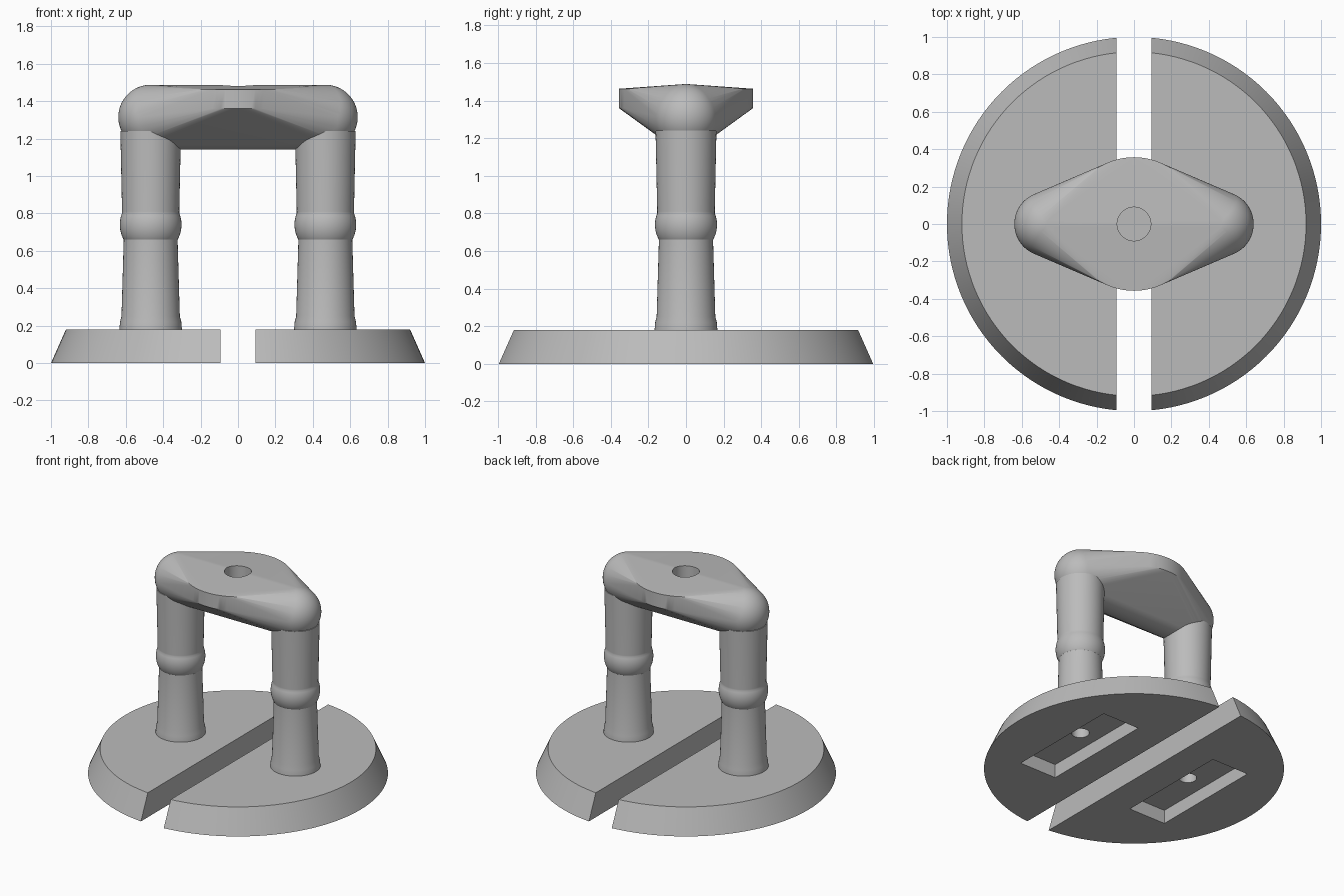
import bpy, bmesh, math
from mathutils import Matrix, Vector

cube = bpy.data.objects.get("Cube")
if cube:
    bpy.data.objects.remove(cube, do_unlink=True)

grey = bpy.data.materials.new("plain grey")
grey.use_nodes = True
grey.diffuse_color = (0.5, 0.5, 0.5, 1)
grey.node_tree.nodes["Principled BSDF"].inputs["Base Color"].default_value = grey.diffuse_color

LEG_X = 0.467     # leg axis distance from the centre
GAP = 0.093       # half width of the slot between the base halves
HEAD_Z = 1.315    # centre height of the rounded bridge ends
BORE = 0.06       # radius of the screw bores


def make_object(name, bm):
    bmesh.ops.recalc_face_normals(bm, faces=bm.faces[:])
    mesh = bpy.data.meshes.new(name)
    bm.to_mesh(mesh)
    bm.free()
    mesh.materials.append(grey)
    obj = bpy.data.objects.new(name, mesh)
    bpy.context.collection.objects.link(obj)
    return obj


def add_cone(bm, x, z0, z1, r0, r1, segments=96):
    bmesh.ops.create_cone(bm, cap_ends=True, segments=segments, radius1=r0, radius2=r1,
                          depth=z1 - z0, matrix=Matrix.Translation((x, 0, (z0 + z1) / 2)))


def activate(obj):
    bpy.ops.object.select_all(action='DESELECT')
    obj.select_set(True)
    bpy.context.view_layer.objects.active = obj


def cut(obj, bm):
    cutter = make_object("cutter", bm)
    cutter.hide_render = True
    mod = obj.modifiers.new("cut", 'BOOLEAN')
    mod.operation = 'DIFFERENCE'
    mod.solver = 'EXACT'
    mod.object = cutter
    activate(obj)
    bpy.ops.object.modifier_apply(modifier=mod.name)
    bpy.data.objects.remove(cutter, do_unlink=True)


def smooth(obj, angle=30):
    activate(obj)
    bpy.ops.object.shade_smooth_by_angle(angle=math.radians(angle))


def base_half(name, side):
    # tapered disc, sliced along the slot
    bm = bmesh.new()
    add_cone(bm, 0, 0, 0.18, 1, 0.92, 128)
    bmesh.ops.bisect_plane(bm, geom=bm.verts[:] + bm.edges[:] + bm.faces[:],
                           plane_co=(side * GAP, 0, 0), plane_no=(side, 0, 0),
                           clear_inner=True)
    bmesh.ops.holes_fill(bm, edges=[e for e in bm.edges if e.is_boundary])
    half = make_object(name, bm)
    # recessed pocket underneath, with a screw hole above it
    pocket = bmesh.new()
    bmesh.ops.create_cube(pocket, size=1, matrix=Matrix.Translation((side * 0.475, 0, 0))
                          @ Matrix.Diagonal((0.3, 0.86, 0.2, 1)))
    cut(half, pocket)
    hole = bmesh.new()
    add_cone(hole, side * LEG_X, 0.05, 0.3, BORE, BORE, 32)
    cut(half, hole)
    smooth(half)


def leg(name, side):
    # turned profile: bore, foot collar, shaft, round bead, upper shaft
    bead = [(0.165 * math.cos(a), 0.74 + 0.165 * math.sin(a))
            for a in (math.radians(d) for d in range(-28, 23, 5))]
    profile = [(0, 0.5), (BORE, 0.5), (BORE, 0.18), (0.167, 0.18), (0.164, 0.22),
               (0.156, 0.25), (0.144, 0.66)] + bead + [(0.153, 0.81), (0.162, 1.24), (0, 1.24)]
    bm = bmesh.new()
    verts = [bm.verts.new((r, 0, z)) for r, z in profile]
    edges = [bm.edges.new(pair) for pair in zip(verts, verts[1:])]
    bmesh.ops.spin(bm, geom=verts + edges, cent=(0, 0, 0), axis=(0, 0, 1),
                   angle=math.tau, steps=64)
    bmesh.ops.remove_doubles(bm, verts=bm.verts[:], dist=0.0005)
    bmesh.ops.translate(bm, verts=bm.verts[:], vec=(side * LEG_X, 0, 0))
    smooth(make_object(name, bm))


def bridge():
    # skin stretched over two balls and a central disc
    bm = bmesh.new()
    for side in (-1, 1):
        bmesh.ops.create_uvsphere(bm, u_segments=64, v_segments=32, radius=0.173,
                                  matrix=Matrix.Translation((side * LEG_X, 0, HEAD_Z)))
    add_cone(bm, 0, 1.36, 1.463, 0.357, 0.357)
    points = [v.co.copy() for v in bm.verts]
    bm.free()
    bm = bmesh.new()
    for p in points:
        bm.verts.new(p)
    hull = bmesh.ops.convex_hull(bm, input=bm.verts[:])
    loose = [v for v in bm.verts if not v.link_faces]
    bmesh.ops.delete(bm, geom=loose, context='VERTS')
    body = make_object("bridge", bm)
    # blind socket in the top
    socket = bmesh.new()
    add_cone(socket, 0, 1.26, 1.6, 0.09, 0.09, 64)
    cut(body, socket)
    smooth(body)


for label, side in (("right", -1), ("left", 1)):
    base_half(label + "_base_half", side)
    leg(label + "_leg", side)
bridge()
